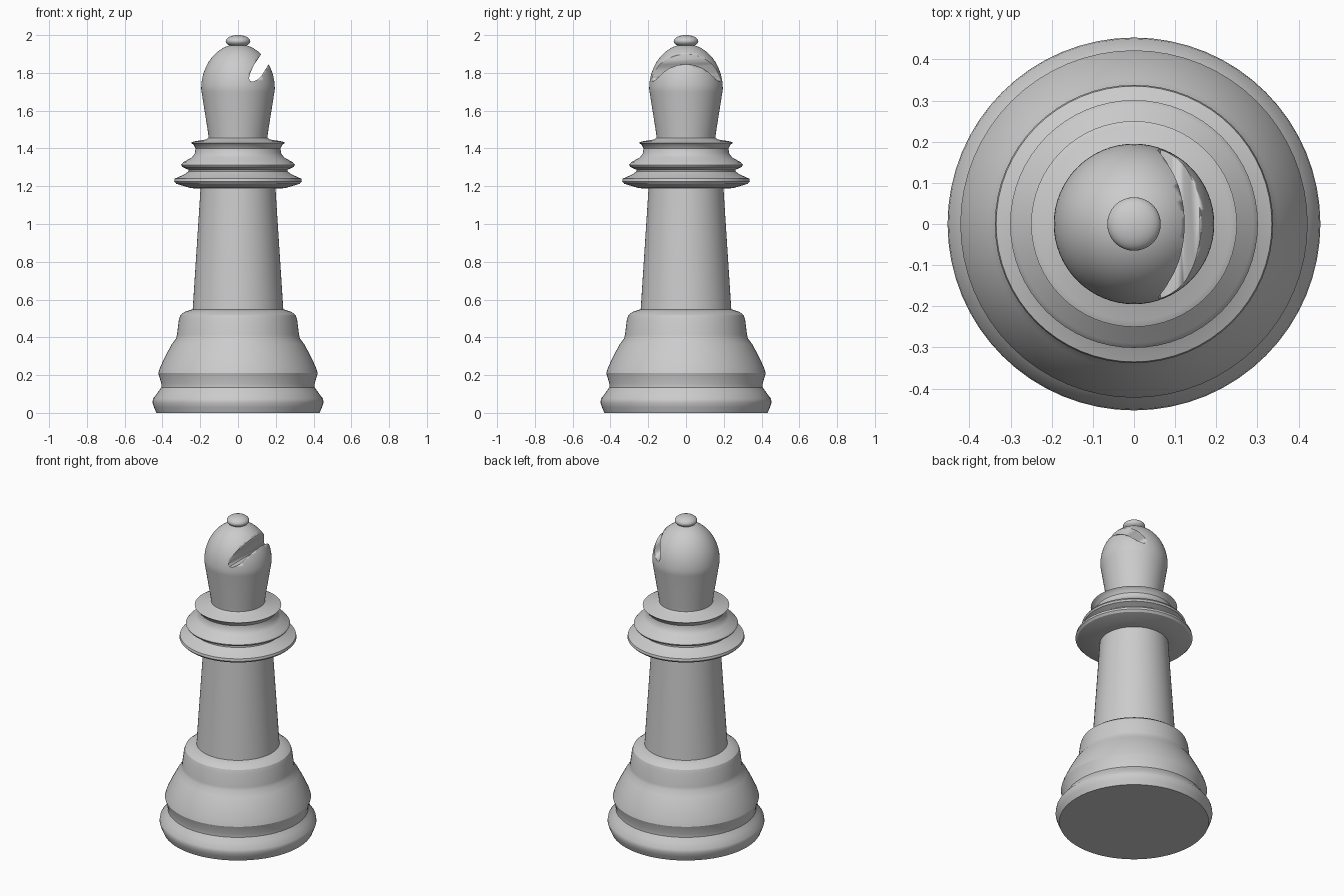
import bpy, bmesh, math

if "Cube" in bpy.data.objects:
    bpy.data.objects.remove(bpy.data.objects["Cube"])

SEGMENTS = 64


def finish(name, bm, angle=30):
    """Turn a bmesh into a smooth-shaded object with sharp edges kept."""
    bmesh.ops.recalc_face_normals(bm, faces=bm.faces[:])
    mesh = bpy.data.meshes.new(name)
    bm.to_mesh(mesh)
    bm.free()
    obj = bpy.data.objects.new(name, mesh)
    bpy.context.collection.objects.link(obj)
    bpy.ops.object.select_all(action='DESELECT')
    obj.select_set(True)
    bpy.context.view_layer.objects.active = obj
    bpy.ops.object.shade_smooth_by_angle(angle=math.radians(angle))
    return obj


def lathe(name, profile):
    """Revolve (radius, height) points around z; both ends reach the axis."""
    bm = bmesh.new()
    points = [(0, profile[0][1])] + profile + [(0, profile[-1][1])]
    verts = [bm.verts.new((r, 0, z)) for r, z in points]
    edges = [bm.edges.new(pair) for pair in zip(verts, verts[1:])]
    bmesh.ops.spin(bm, geom=verts + edges, cent=(0, 0, 0), axis=(0, 0, 1),
                   angle=math.tau, steps=SEGMENTS, use_duplicate=False)
    bmesh.ops.remove_doubles(bm, verts=bm.verts[:], dist=0.0005)
    return finish(name, bm)


def arc(radius, half_height, centre, start, end, steps):
    """Elliptical profile points from start to end degrees of latitude."""
    angles = [math.radians(start + (end - start) * i / steps) for i in range(steps + 1)]
    return [(radius * math.cos(a), centre + half_height * math.sin(a)) for a in angles]


# Wide stepped foot
lathe("base", [(0.432, 0), (0.445, 0.03), (0.453, 0.055), (0.45, 0.075),
               (0.425, 0.108), (0.406, 0.135), (0.406, 0.155), (0.422, 0.21),
               (0.413, 0.24), (0.385, 0.30), (0.35, 0.365), (0.327, 0.395),
               (0.323, 0.415), (0.313, 0.495), (0.305, 0.518), (0.283, 0.535),
               (0.235, 0.55)])

# Tapered column
lathe("shaft", [(0.24, 0.545), (0.198, 1.195)])

# Three-tiered collar
lathe("collar", [(0.20, 1.187), (0.25, 1.19), (0.327, 1.213), (0.338, 1.225),
                 (0.335, 1.24), (0.285, 1.262), (0.262, 1.278), (0.262, 1.287),
                 (0.295, 1.302), (0.301, 1.313), (0.29, 1.327), (0.245, 1.352),
                 (0.228, 1.375), (0.225, 1.40), (0.235, 1.42), (0.25, 1.43),
                 (0.235, 1.437), (0.17, 1.447), (0.15, 1.46)])

# Domed head
head = lathe("head", [(0.155, 1.45), (0.158, 1.48), (0.193, 1.70)]
             + arc(0.195, 0.237, 1.715, 0, 86, 16))

# Slot cutter: rounded diagonal outline extruded across the head
outline = [(0.19, 2.02), (0.122, 1.897), (0.085, 1.843), (0.064, 1.798),
           (0.058, 1.772), (0.064, 1.756), (0.083, 1.755), (0.105, 1.766),
           (0.124, 1.784), (0.16, 1.842), (0.25, 1.99)]
bm = bmesh.new()
face = bm.faces.new([bm.verts.new((x, -0.3, z)) for x, z in outline])
side = bmesh.ops.extrude_face_region(bm, geom=[face])["geom"]
bmesh.ops.translate(bm, vec=(0, 0.6, 0),
                    verts=[v for v in side if isinstance(v, bmesh.types.BMVert)])
cutter = finish("slot_cutter", bm)
cutter.hide_render = True
cutter.hide_set(True)

cut = head.modifiers.new("slot", 'BOOLEAN')
cut.operation = 'DIFFERENCE'
cut.solver = 'EXACT'
cut.object = cutter

# Small flattened knob on top
lathe("finial", arc(0.065, 0.032, 1.968, -88, 88, 16))
